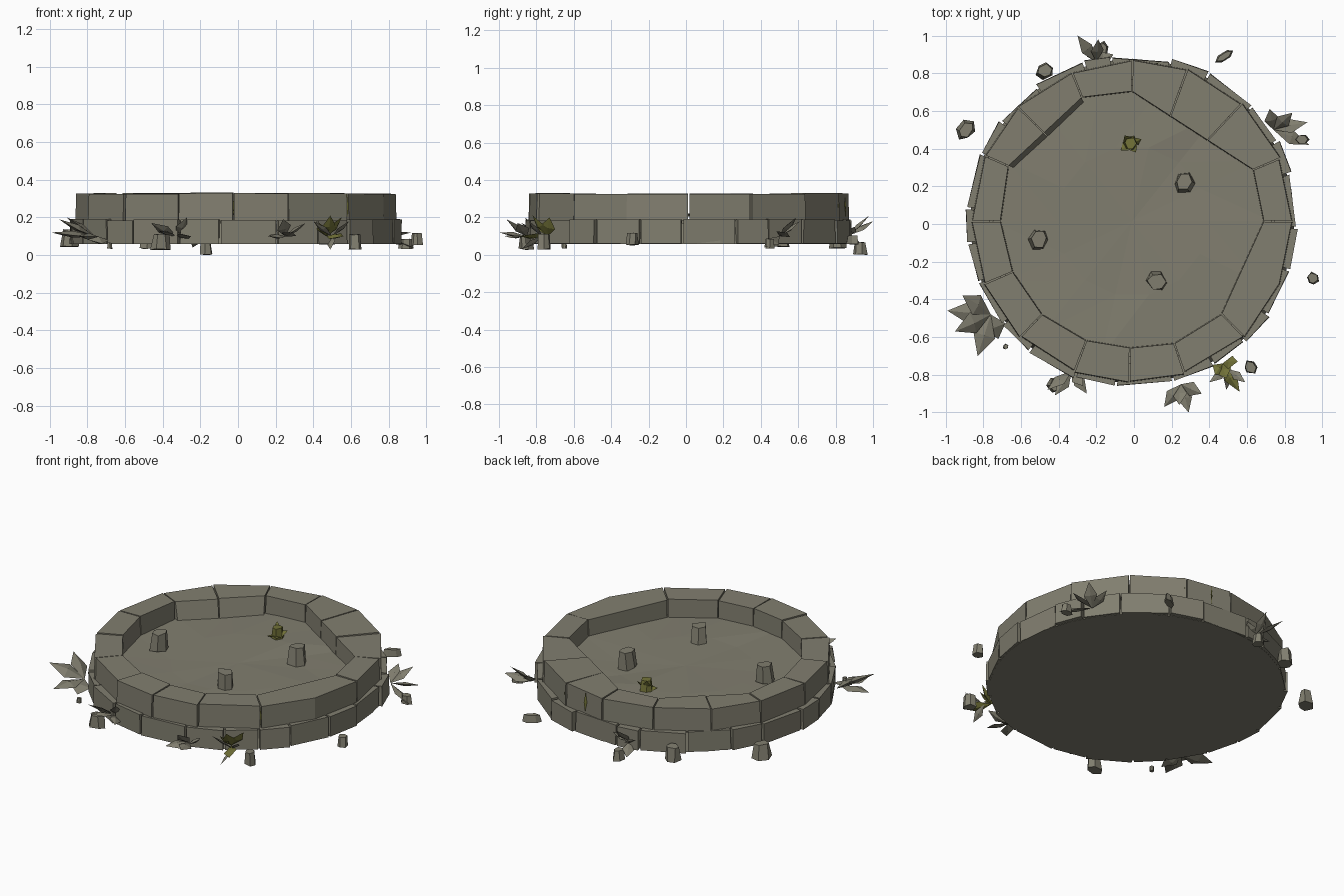
import bpy, bmesh, math, random
from mathutils import Vector

rng = random.Random(4)
if "Cube" in bpy.data.objects:
    bpy.data.objects.remove(bpy.data.objects["Cube"])


def material(name, rgb):
    m = bpy.data.materials.new(name)
    m.use_nodes = True
    m.diffuse_color = (*rgb, 1)
    m.node_tree.nodes["Principled BSDF"].inputs["Base Color"].default_value = (*rgb, 1)
    return m


STONE = material("weathered stone", (0.22, 0.21, 0.16))
MOSS = material("olive moss", (0.17, 0.17, 0.04))
CENTRE = Vector((-0.01, 0.015, 0))


def finish(bm, name, mat):
    bmesh.ops.recalc_face_normals(bm, faces=bm.faces)
    mesh = bpy.data.meshes.new(name)
    bm.to_mesh(mesh)
    bm.free()
    mesh.materials.append(mat)
    ob = bpy.data.objects.new(name, mesh)
    bpy.context.collection.objects.link(ob)
    return ob


def polar(angle, r, z=0):
    a = math.radians(angle)
    return CENTRE + Vector((r * math.cos(a), r * math.sin(a), z))


def prism(bm, bottom, top):
    lo = [bm.verts.new(p) for p in bottom]
    hi = [bm.verts.new(p) for p in top]
    bm.faces.new(lo[::-1])
    bm.faces.new(hi)
    n = len(lo)
    for i in range(n):
        j = (i + 1) % n
        bm.faces.new((lo[i], lo[j], hi[j], hi[i]))


def wobble(s):
    return rng.uniform(-s, s)


# Inner edge of the rim: straight runs between a few corners
CORNERS = [(0, .70), (23, .70), (90, .69), (112, .71), (156, .72), (180, .70), (203, .69),
           (226, .69), (247, .685), (270, .675), (290, .69), (313, .69), (360, .70)]


def inner_radius(angle):
    angle = min(max(angle, 0), 360)
    for (a, ra), (b, rb) in zip(CORNERS, CORNERS[1:]):
        if a <= angle <= b:
            s, t = math.radians(angle - a), math.radians(b - angle)
            return ra * rb * math.sin(s + t) / (ra * math.sin(s) + rb * math.sin(t))


# Upper course: large rim blocks around the basin
JOINTS = [0, 23, 47, 70, 90, 112, 135, 156, 180, 203, 226, 249, 269, 289, 314, 360]
bm = bmesh.new()
for a, b in zip(JOINTS, JOINTS[1:]):
    a, b = a + 0.25, b - 0.25
    steps = 2 if b - a > 30 else 1
    angles = [a + (b - a) * i / steps for i in range(steps + 1)]
    outer = [(t, 0.85 + wobble(0.007)) for t in angles]
    inside = [(b, inner_radius(b)), (a, inner_radius(a))]
    slope = 0.035 if 111 < a < 150 else 0.005
    top = 0.327 + wobble(0.003)
    low = [polar(t, r + 0.004, 0.18) for t, r in outer] + [polar(t, r - slope, 0.18) for t, r in inside]
    high = [polar(t, r, top + wobble(0.002)) for t, r in outer + inside]
    prism(bm, low, high)
finish(bm, "rim_blocks", STONE)

# Lower course: narrower, slightly wider-standing blocks
bm = bmesh.new()
COUNT = 23
cuts = [360 * (i + wobble(0.22)) / COUNT for i in range(COUNT)]
for i, a in enumerate(cuts):
    b = cuts[(i + 1) % COUNT] + (360 if i == COUNT - 1 else 0)
    a, b = a + 0.4, b - 0.4
    push = 0.877 + wobble(0.008)
    ends = [(a, push + wobble(0.006)), (b, push + wobble(0.006)), (b, 0.76), (a, 0.76)]
    top = 0.188 + wobble(0.004)
    prism(bm, [polar(t, r + wobble(0.004), 0.06) for t, r in ends],
          [polar(t, r, top) for t, r in ends])
finish(bm, "base_blocks", STONE)

# Core closing the joints from behind, and the underside
bm = bmesh.new()
ring = [360 * i / 32 for i in range(32)]
prism(bm, [polar(t, 0.862, 0.058) for t in ring], [polar(t, 0.835, 0.17) for t in ring])
finish(bm, "core", STONE)

# Uneven basin floor
bm = bmesh.new()
SIDES = 14
rings = []
for r in (0.74, 0.4):
    rings.append([bm.verts.new(polar(360 * i / SIDES, r, 0.213 + wobble(0.007))) for i in range(SIDES)])
middle = bm.verts.new(polar(0, 0, 0.215))
for i in range(SIDES):
    j = (i + 1) % SIDES
    (a, b), (c, d) = [(k[i], k[j]) for k in rings]
    bm.faces.new((a, b, d))
    bm.faces.new((a, d, c))
    bm.faces.new((c, d, middle))
finish(bm, "basin_floor", STONE)


def rock(name, x, y, z, size, stretch=1, turn=0, mat=STONE):
    """Chipped six-sided stone, centred on the given point."""
    bm = bmesh.new()
    def loop(s, h):
        return [Vector((s * stretch * math.cos(k * math.pi / 3), s * math.sin(k * math.pi / 3), h))
                + Vector((wobble(0.15), wobble(0.15), wobble(0.1))) * size for k in range(6)]
    prism(bm, loop(size, -size), loop(size * 0.8, size))
    ob = finish(bm, name, mat)
    ob.location = (x, y, z)
    ob.rotation_euler.z = math.radians(turn)


# Stones lying in the basin
for x, y in [(-0.505, -0.08), (0.265, 0.22), (0.12, -0.305)]:
    rock("basin_stone", x, y, 0.265, 0.054)

# Loose rubble around the outside
for x, y, z, size, stretch, turn in [
        (0.95, -0.29, 0.085, 0.032, 1.1, 100), (0.62, -0.76, 0.07, 0.038, 1, 0),
        (-0.68, -0.65, 0.05, 0.016, 1, 30), (-0.89, 0.5, 0.09, 0.045, 1.3, 50),
        (0.48, 0.89, 0.08, 0.022, 2.6, 32), (-0.47, 0.81, 0.08, 0.045, 1.1, 20),
        (-0.17, 0.93, 0.035, 0.032, 1.2, 80), (0.89, 0.45, 0.06, 0.026, 1.6, 0),
        (-0.41, -0.85, 0.07, 0.04, 1.3, 10)]:
    rock("rubble", x, y, z, size, stretch, turn)


def shard(bm, base, tip, width):
    """Flat pointed splinter from base to tip."""
    base, tip = Vector(base), Vector(tip)
    along = (tip - base).normalized()
    side = along.cross(Vector((wobble(0.5), wobble(0.5), 1))).normalized()
    flat = along.cross(side)
    mid = base.lerp(tip, 0.5)
    loop = [bm.verts.new(mid + side * width), bm.verts.new(mid + flat * width * 0.3),
            bm.verts.new(mid - side * width), bm.verts.new(mid - flat * width * 0.3)]
    a, b = bm.verts.new(base), bm.verts.new(tip)
    for i in range(4):
        j = (i + 1) % 4
        bm.faces.new((loop[i], loop[j], b))
        bm.faces.new((loop[j], loop[i], a))


# Splinter clusters: base, tips and splinter width
CLUSTERS = [
    ((-0.76, -0.48), [(-0.99, -0.46, .12), (-0.91, -0.38, .20), (-0.95, -0.57, .19),
                      (-0.83, -0.70, .10), (-0.72, -0.61, .06)], 0.06, STONE),
    ((-0.33, -0.78), [(-0.46, -0.88, .17), (-0.42, -0.91, .13), (-0.25, -0.90, .10),
                      (-0.27, -0.86, .20)], 0.035, STONE),
    ((0.25, -0.85), [(0.16, -0.97, .10), (0.29, -1.0, .12), (0.36, -0.90, .17),
                     (0.24, -0.96, .19)], 0.04, STONE),
    ((0.47, -0.74), [(0.43, -0.80, .17), (0.56, -0.89, .10), (0.55, -0.73, .20),
                     (0.49, -0.82, .21)], 0.04, MOSS),
    ((0.50, -0.77), [(0.40, -0.84, .18), (0.59, -0.84, .18), (0.49, -0.88, .03)], 0.025, STONE),
    ((-0.20, 0.86), [(-0.30, 1.0, .18), (-0.19, 0.98, .21), (-0.11, 0.90, .15),
                     (-0.24, 0.95, .04)], 0.035, STONE),
    ((0.74, 0.50), [(0.72, 0.61, .18), (0.84, 0.59, .20), (0.92, 0.54, .12),
                    (0.93, 0.42, .04)], 0.04, STONE)]
for (x, y), tips, width, mat in CLUSTERS:
    bm = bmesh.new()
    for tip in tips:
        shard(bm, (x, y, 0.1), tip, width)
    finish(bm, "splinter_cluster", mat)

# Moss tuft on the floor and slivers in the joints
rock("moss_tuft", -0.02, 0.43, 0.25, 0.038, mat=MOSS)
bm = bmesh.new()
for tip in [(0.04, 0.45, .27), (-0.07, 0.39, .23), (-0.05, 0.47, .30), (0.01, 0.38, .24)]:
    shard(bm, (-0.02, 0.43, 0.23), tip, 0.025)
for angle in (69, 81, 314):
    shard(bm, polar(angle, 0.85, 0.20), polar(angle, 0.845, 0.325), 0.01)
finish(bm, "moss_slivers", MOSS)
